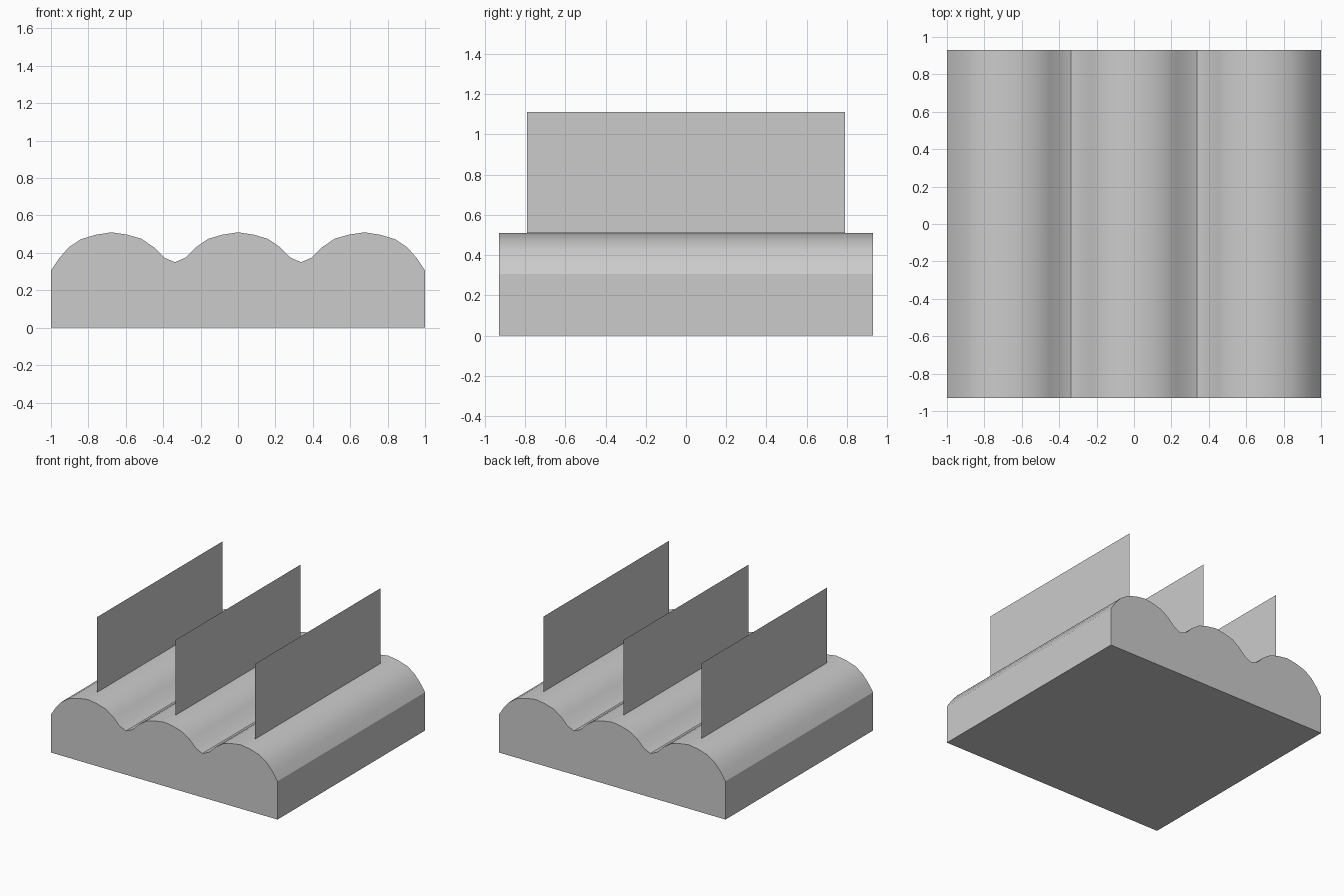
import bpy, bmesh, math

if "Cube" in bpy.data.objects:
    bpy.data.objects.remove(bpy.data.objects["Cube"])

HALF_Y = 0.93


def make_object(name, bm):
    mesh = bpy.data.meshes.new(name)
    bm.to_mesh(mesh)
    bm.free()
    obj = bpy.data.objects.new(name, mesh)
    bpy.context.collection.objects.link(obj)
    return obj


# Ridged base: right half of the front profile, mirrored and extruded along y
half = [(0, 0.51), (0.085, 0.497), (0.16, 0.475), (0.225, 0.43), (0.28, 0.375),
        (0.337, 0.35), (0.395, 0.375), (0.45, 0.43), (0.515, 0.475), (0.595, 0.498),
        (0.677, 0.51), (0.76, 0.497), (0.84, 0.473), (0.905, 0.43), (0.957, 0.37),
        (1, 0.305), (1, 0)]
profile = half + [(-x, z) for x, z in reversed(half[1:])]

bm = bmesh.new()
front = bm.faces.new([bm.verts.new((x, -HALF_Y, z)) for x, z in profile])
ext = bmesh.ops.extrude_face_region(bm, geom=[front], use_keep_orig=True)
moved = [g for g in ext["geom"] if isinstance(g, bmesh.types.BMVert)]
bmesh.ops.translate(bm, verts=moved, vec=(0, 2 * HALF_Y, 0))
bmesh.ops.recalc_face_normals(bm, faces=bm.faces)
base = make_object("ridged_base", bm)

bpy.context.view_layer.objects.active = base
base.select_set(True)
bpy.ops.object.shade_smooth_by_angle(angle=math.radians(30))
base.select_set(False)

# Thin upright sheets standing along each ridge
for name, x in (("left", -0.69), ("middle", 0.0), ("right", 0.705)):
    bm = bmesh.new()
    corners = [(-0.79, 0.51), (0.79, 0.51), (0.79, 1.11), (-0.79, 1.11)]
    bm.faces.new([bm.verts.new((x, y, z)) for y, z in corners])
    make_object(name + "_sheet", bm)
